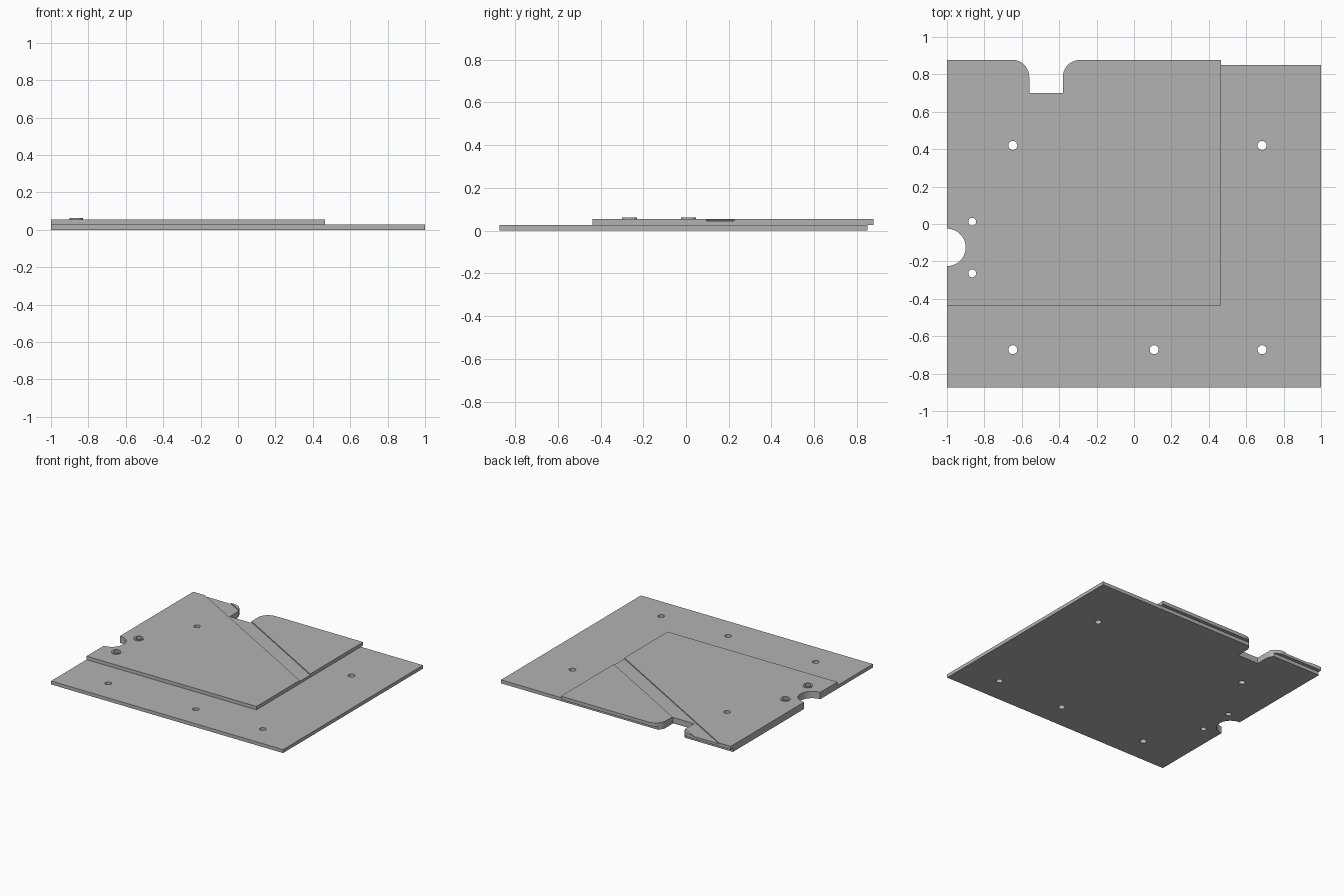
import bpy, bmesh
from math import sin, cos, radians, tau

cube = bpy.data.objects.get("Cube")
if cube:
    bpy.data.objects.remove(cube, do_unlink=True)

grey = bpy.data.materials.new("plain grey")
grey.use_nodes = True
colour = (0.45, 0.45, 0.45, 1)
grey.diffuse_color = colour
grey.node_tree.nodes["Principled BSDF"].inputs["Base Color"].default_value = colour


def prism(name, points, z0, z1):
    """Extrude a flat outline between two heights."""
    bm = bmesh.new()
    face = bm.faces.new([bm.verts.new((x, y, z0)) for x, y in points])
    top = bmesh.ops.extrude_face_region(bm, geom=[face])["geom"]
    for v in top:
        if isinstance(v, bmesh.types.BMVert):
            v.co.z = z1
    bmesh.ops.recalc_face_normals(bm, faces=bm.faces)
    mesh = bpy.data.meshes.new(name)
    bm.to_mesh(mesh)
    bm.free()
    mesh.materials.append(grey)
    obj = bpy.data.objects.new(name, mesh)
    bpy.context.collection.objects.link(obj)
    return obj


def arc(cx, cy, r, a0, a1, n):
    angles = [radians(a0 + (a1 - a0) * i / n) for i in range(n + 1)]
    return [(cx + r * cos(a), cy + r * sin(a)) for a in angles]


def circle(cx, cy, r, n=32):
    return [(cx + r * cos(tau * i / n), cy + r * sin(tau * i / n)) for i in range(n)]


def rectangle(x0, x1, y0, y1):
    return [(x0, y0), (x1, y0), (x1, y1), (x0, y1)]


def cut(obj, cutters):
    """Subtract the cutters and keep the resulting mesh."""
    for cutter in cutters:
        mod = obj.modifiers.new("cut", "BOOLEAN")
        mod.operation = "DIFFERENCE"
        mod.solver = "EXACT"
        mod.object = cutter
    graph = bpy.context.evaluated_depsgraph_get()
    mesh = bpy.data.meshes.new_from_object(obj.evaluated_get(graph))
    obj.modifiers.clear()
    obj.data = mesh


# Plates and raised rings
LOW, HIGH = 0.027, 0.054
base = prism("base_plate", rectangle(-1, 1, -0.873, 0.85), 0, LOW)
upper = prism("upper_plate", rectangle(-1, 0.465, -0.437, 0.877), LOW, HIGH)
ring_spots = [(-0.865, 0.012), (-0.865, -0.264)]
rings = [prism(f"raised_ring_{i + 1}", circle(x, y, 0.035), HIGH, 0.062)
         for i, (x, y) in enumerate(ring_spots)]

# Edge notch with rounded shoulders, side cutout and screw holes
notch = ([(-0.56, 0.70), (-0.38, 0.70)] + arc(-0.29, 0.787, 0.09, 180, 90, 12)
         + [(-0.29, 1), (-0.65, 1)] + arc(-0.65, 0.787, 0.09, 90, 0, 12))
through = [prism("notch_cutter", notch, -0.1, 0.2),
           prism("side_cutter", circle(-1, -0.125, 0.1, 64), -0.1, 0.2)]
hole_spots = [(-0.648, 0.42), (0.685, 0.42)] + [(x, -0.672) for x in (-0.648, 0.108, 0.685)]
holes = [prism("hole_cutter", circle(x, y, 0.024), -0.1, 0.2) for x, y in hole_spots]
ring_holes = [prism("ring_hole_cutter", circle(x, y, 0.021), -0.1, 0.2) for x, y in ring_spots]

# Shallow diagonal channel, run past both plate edges
slope = -0.573
x0, x1 = -1.3, 0.8
line = lambda x, level: (x, level + slope * (x - 0.465))
channel = prism("channel_cutter", [line(x0, 0.095), line(x1, 0.095),
                                   line(x1, 0.225), line(x0, 0.225)], 0.046, 0.2)

cut(base, through + holes + ring_holes)
cut(upper, through + holes[:1] + ring_holes + [channel])
for ring, hole in zip(rings, ring_holes):
    cut(ring, [hole])

for cutter in through + holes + ring_holes + [channel]:
    bpy.data.objects.remove(cutter, do_unlink=True)

# Smooth the round walls, keep the edges sharp
bpy.ops.object.select_all(action="DESELECT")
for obj in [base, upper] + rings:
    obj.select_set(True)
    bpy.context.view_layer.objects.active = obj
bpy.ops.object.shade_smooth_by_angle(angle=radians(30))
